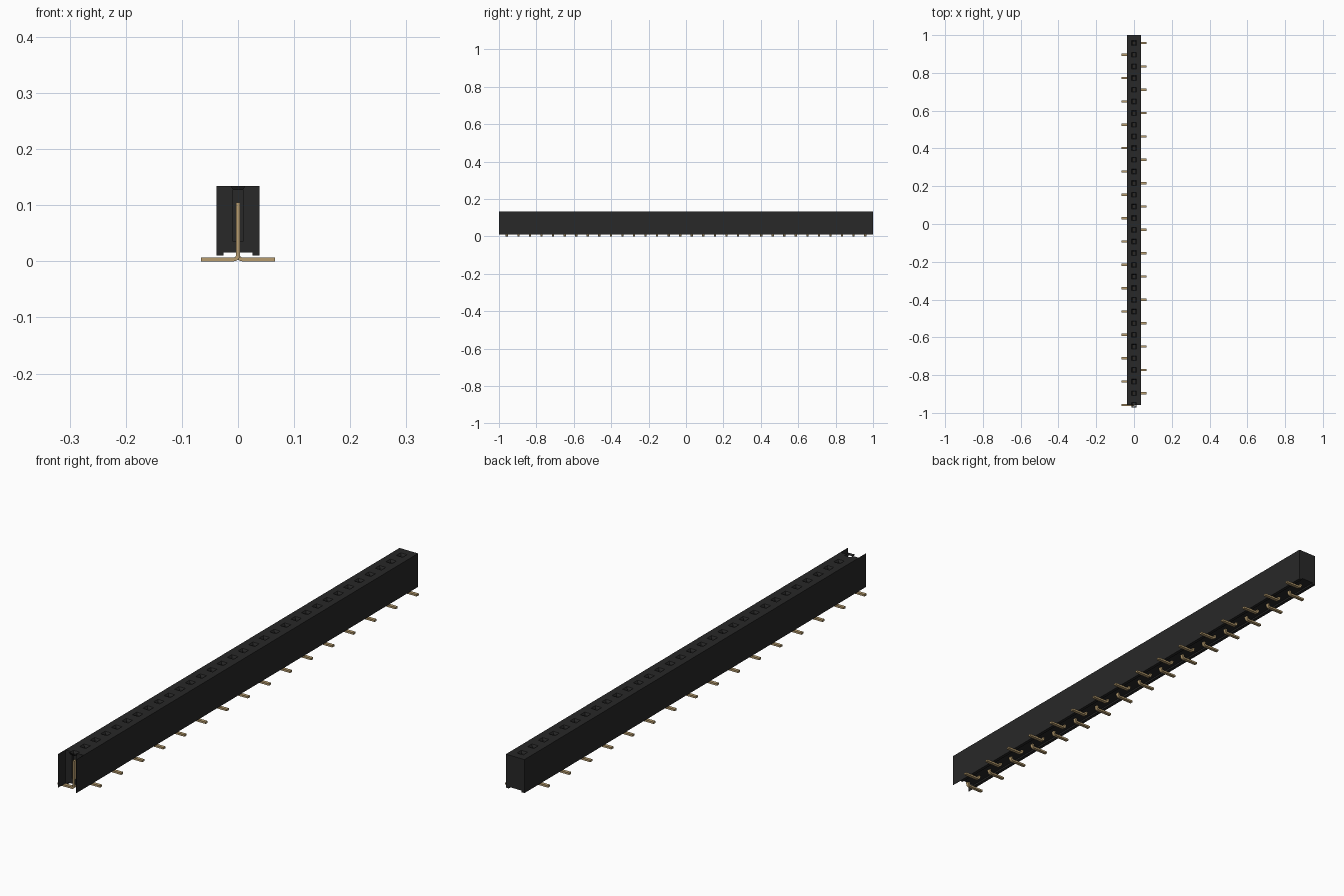
import bpy
import bmesh
import math

cube = bpy.data.objects.get("Cube")
if cube:
    bpy.data.objects.remove(cube, do_unlink=True)

COUNT = 32
PITCH = 0.0618
FIRST_Y = 0.958
LAST_Y = FIRST_Y - PITCH * (COUNT - 1)
HALF_W, BOTTOM, TOP = 0.038, 0.010, 0.134


def material(name, color, rough):
    m = bpy.data.materials.new(name)
    m.use_nodes = True
    m.diffuse_color = (*color, 1)
    bsdf = m.node_tree.nodes["Principled BSDF"]
    bsdf.inputs["Base Color"].default_value = (*color, 1)
    bsdf.inputs["Roughness"].default_value = rough
    return m


BLACK = material("black plastic", (0.021, 0.021, 0.021), 0.6)
GOLD = material("gold metal", (0.48, 0.34, 0.16), 0.5)


def to_mesh(bm, name, mat, recalc=True):
    if recalc:
        bmesh.ops.recalc_face_normals(bm, faces=bm.faces)
    mesh = bpy.data.meshes.new(name)
    bm.to_mesh(mesh)
    bm.free()
    mesh.materials.append(mat)
    return mesh


def add_object(name, mesh, location=(0, 0, 0)):
    obj = bpy.data.objects.new(name, mesh)
    obj.location = location
    bpy.context.collection.objects.link(obj)
    return obj


def extrude_profile(points, y0, y1):
    """Closed x-z outline extruded along y."""
    bm = bmesh.new()
    face = bm.faces.new([bm.verts.new((x, y0, z)) for x, z in points])
    new = bmesh.ops.extrude_face_region(bm, geom=[face])["geom"]
    verts = [v for v in new if isinstance(v, bmesh.types.BMVert)]
    bmesh.ops.translate(bm, verts=verts, vec=(0, y1 - y0, 0))
    return bm


def square(bm, y, half, z):
    return [bm.verts.new((sx * half, y + sy * half, z))
            for sx, sy in ((-1, -1), (1, -1), (1, 1), (-1, 1))]


# Housing: long bar with a channel along its underside
outline = [(-HALF_W, BOTTOM), (-0.026, BOTTOM), (-0.026, 0.016), (0.026, 0.016),
           (0.026, BOTTOM), (HALF_W, BOTTOM), (HALF_W, TOP), (-HALF_W, TOP)]
housing = add_object("housing", to_mesh(extrude_profile(outline, LAST_Y, 1.0),
                                        "housing", BLACK))

# Socket cutter: square shafts with a flared mouth, the front one cut in half
bm = bmesh.new()
for i in range(COUNT):
    y = FIRST_Y - i * PITCH
    rings = [square(bm, y, h, z)
             for h, z in ((0.009, 0.035), (0.009, 0.127), (0.0133, 0.1347))]
    bm.faces.new(rings[0])
    bm.faces.new(rings[-1])
    for a, b in zip(rings, rings[1:]):
        for k in range(4):
            n = (k + 1) % 4
            bm.faces.new((a[k], a[n], b[n], b[k]))
cutter = add_object("socket_cutter", to_mesh(bm, "socket_cutter", BLACK))
cutter.hide_render = True

mod = housing.modifiers.new("sockets", 'BOOLEAN')
mod.operation = 'DIFFERENCE'
mod.solver = 'EXACT'
mod.object = cutter
bpy.context.view_layer.objects.active = housing
bpy.ops.object.modifier_apply(modifier=mod.name)
bpy.data.objects.remove(cutter, do_unlink=True)

# Thin side walls that run past the open front end
for name, s in (("left_end_wall", 1), ("right_end_wall", -1)):
    wall = [(s * (HALF_W - 0.001), BOTTOM), (s * HALF_W, BOTTOM),
            (s * HALF_W, TOP), (s * (HALF_W - 0.001), TOP)]
    add_object(name, to_mesh(extrude_profile(wall, -1.0, LAST_Y), name, BLACK))

# Front half of the last flared mouth, standing free as a thin lip
bm = bmesh.new()
loops = []
for h, z in ((0.009, 0.127), (0.013, TOP)):
    loops.append([bm.verts.new((x, LAST_Y + y, z))
                  for x, y in ((-h, 0), (-h, -h), (h, -h), (h, 0))])
for k in range(3):
    bm.faces.new((loops[0][k], loops[0][k + 1], loops[1][k + 1], loops[1][k]))
lip = add_object("front_socket_lip", to_mesh(bm, "front_socket_lip", BLACK))
solid = lip.modifiers.new("thickness", 'SOLIDIFY')
solid.thickness = 0.0008

# Bent contact pins, feet alternating left and right
T, R = 0.0035, 0.011
CX = R - T


def arc(radius, start, end, steps=5):
    return [(CX + radius * math.cos(math.radians(start + (end - start) * i / steps)),
             R + radius * math.sin(math.radians(start + (end - start) * i / steps)))
            for i in range(steps + 1)]


pin_outline = ([(-T, 0.105)] + arc(R, 180, 270) + [(0.066, 0), (0.066, 2 * T)]
               + arc(R - 2 * T, 270, 180) + [(T, 0.105)])
pin_mesh = {}
for side, s in (("left", 1), ("right", -1)):
    points = [(s * x, z) for x, z in pin_outline]
    pin_mesh[side] = to_mesh(extrude_profile(points, -0.006, 0.006),
                             side + "_pin", GOLD)
for i in range(COUNT):
    side = "right" if i % 2 else "left"
    add_object(f"{side}_pin_{i + 1:02d}", pin_mesh[side],
               (0, FIRST_Y - i * PITCH, 0))
